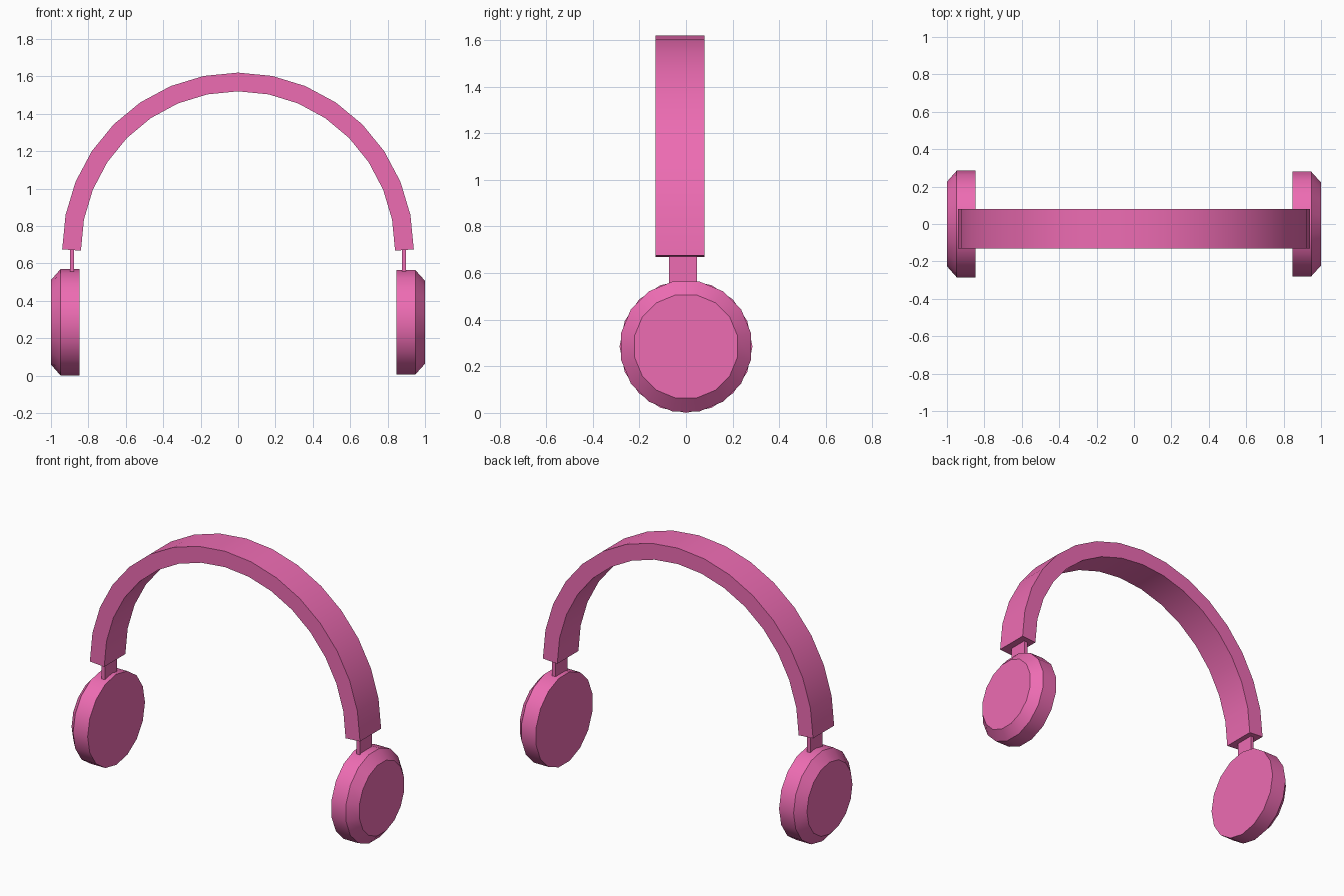
import bpy, bmesh, math
from mathutils import Matrix

if "Cube" in bpy.data.objects:
    bpy.data.objects.remove(bpy.data.objects["Cube"])

pink = bpy.data.materials.new("pink")
pink.diffuse_color = (0.85, 0.15, 0.45, 1)
pink.use_nodes = True
pink.node_tree.nodes["Principled BSDF"].inputs["Base Color"].default_value = pink.diffuse_color


def finish(name, bm, smooth=True):
    bmesh.ops.recalc_face_normals(bm, faces=bm.faces)
    mesh = bpy.data.meshes.new(name)
    bm.to_mesh(mesh)
    bm.free()
    mesh.materials.append(pink)
    obj = bpy.data.objects.new(name, mesh)
    bpy.context.collection.objects.link(obj)
    if smooth:
        bpy.ops.object.select_all(action='DESELECT')
        obj.select_set(True)
        bpy.context.view_layer.objects.active = obj
        bpy.ops.object.shade_smooth_by_angle(angle=math.radians(30))
    return obj


def bridge(bm, rings):
    """Join successive closed rings with quads and cap both ends."""
    for a, b in zip(rings, rings[1:]):
        for i in range(len(a)):
            j = (i + 1) % len(a)
            bm.faces.new((a[i], a[j], b[j], b[i]))
    bm.faces.new(rings[0])
    bm.faces.new(rings[-1])


# Headband: rectangular section swept over a 16-segment half circle
bm = bmesh.new()
rings = []
for k in range(17):
    t = math.pi * k / 16
    c, s = math.cos(t), math.sin(t)
    outer = (0.94 * c, 0.675 + 0.945 * s)
    inner = (0.84 * c, 0.668 + 0.852 * s)
    rings.append([bm.verts.new((p[0], y, p[1])) for p, y in
                  ((outer, -0.13), (outer, 0.08), (inner, 0.08), (inner, -0.13))])
bridge(bm, rings)
finish("headband", bm)

for side, name, turn in ((-1, "left", 0), (1, "right", math.pi / 16)):
    # Ear cup: 16-sided disc with a bevelled outer rim
    bm = bmesh.new()
    rings = []
    for x, r in ((0.847, 0.285), (0.948, 0.285), (1.0, 0.226)):
        angles = [turn + math.tau * i / 16 for i in range(16)]
        rings.append([bm.verts.new((side * x, r * math.cos(a), 0.285 + r * math.sin(a)))
                      for a in angles])
    bridge(bm, rings)
    finish(name + "_ear_cup", bm)

    # Flat slider joining the cup to the band
    bm = bmesh.new()
    bmesh.ops.create_cube(bm, size=1, matrix=Matrix.Translation((side * 0.887, -0.013, 0.615))
                          @ Matrix.Diagonal((0.023, 0.12, 0.13, 1)))
    finish(name + "_slider", bm, smooth=False)
